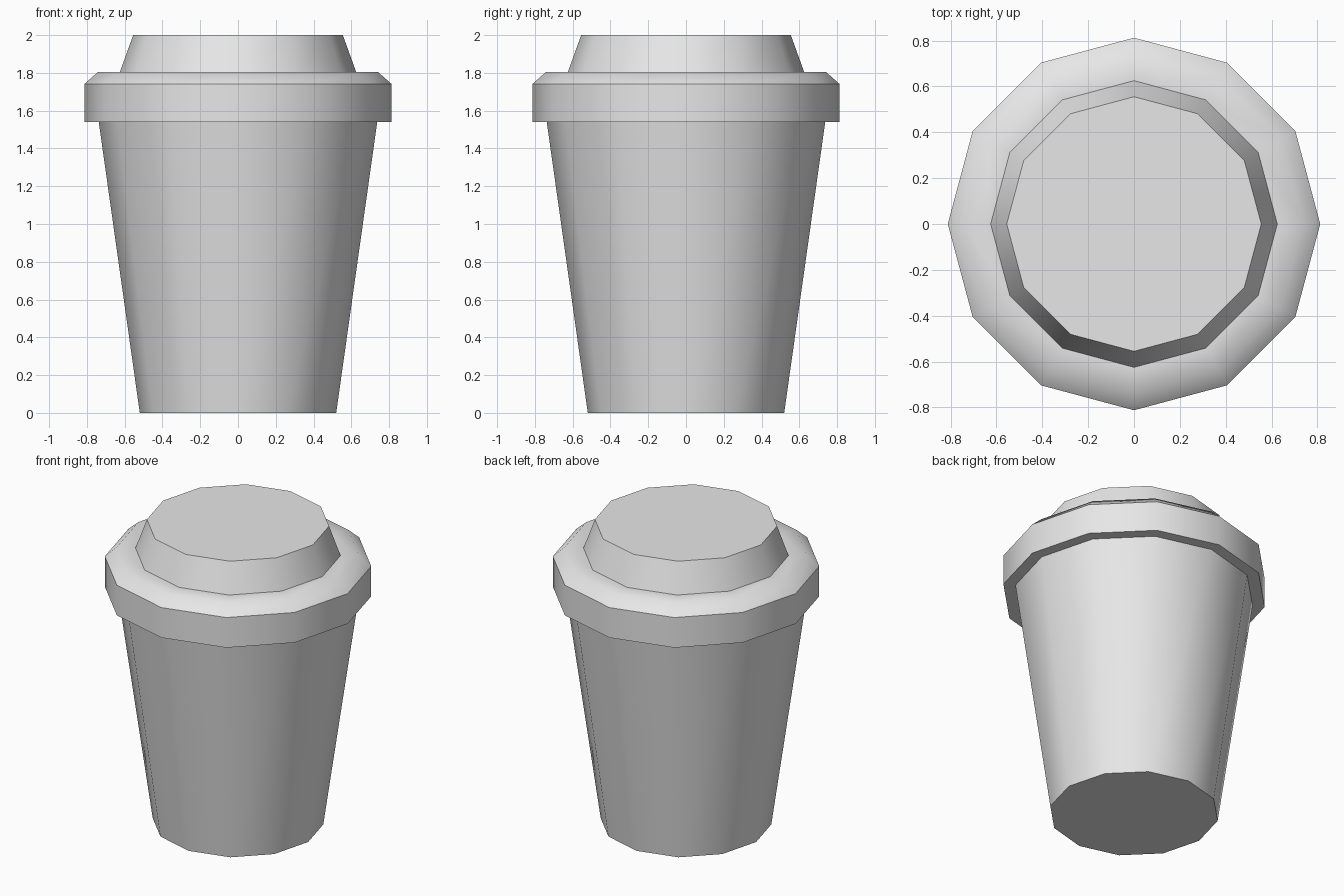
import bpy
import bmesh
import math

SIDES = 12

if "Cube" in bpy.data.objects:
    bpy.data.objects.remove(bpy.data.objects["Cube"], do_unlink=True)

# Single matte grey for the whole cup
grey = bpy.data.materials.new("light_grey")
grey.use_nodes = True
grey.diffuse_color = (0.8, 0.8, 0.8, 1)
grey.node_tree.nodes["Principled BSDF"].inputs["Base Color"].default_value = (0.8, 0.8, 0.8, 1)


def turned_part(name, profile):
    """Closed solid of revolution from (radius, height) points, bottom to top."""
    bm = bmesh.new()
    rings = []
    for radius, height in profile:
        angles = [math.tau * i / SIDES for i in range(SIDES)]
        rings.append([bm.verts.new((radius * math.cos(a), radius * math.sin(a), height))
                      for a in angles])
    for low, high in zip(rings, rings[1:]):
        for i in range(SIDES):
            j = (i + 1) % SIDES
            bm.faces.new((low[i], low[j], high[j], high[i]))
    bm.faces.new(rings[0][::-1])
    bm.faces.new(rings[-1])
    mesh = bpy.data.meshes.new(name)
    bm.to_mesh(mesh)
    bm.free()
    mesh.materials.append(grey)
    part = bpy.data.objects.new(name, mesh)
    bpy.context.collection.objects.link(part)
    bpy.ops.object.select_all(action='DESELECT')
    part.select_set(True)
    bpy.context.view_layer.objects.active = part
    bpy.ops.object.shade_smooth_by_angle(angle=math.radians(45))
    return part


# Tapered body, its top tucked just inside the lid
turned_part("cup_body", [(0.52, 0), (0.74, 1.56)])

# Lid with chamfered rim, flat shoulder and raised tapered top
turned_part("lid", [(0.812, 1.54), (0.812, 1.742), (0.74, 1.806),
                    (0.625, 1.806), (0.555, 2)])
